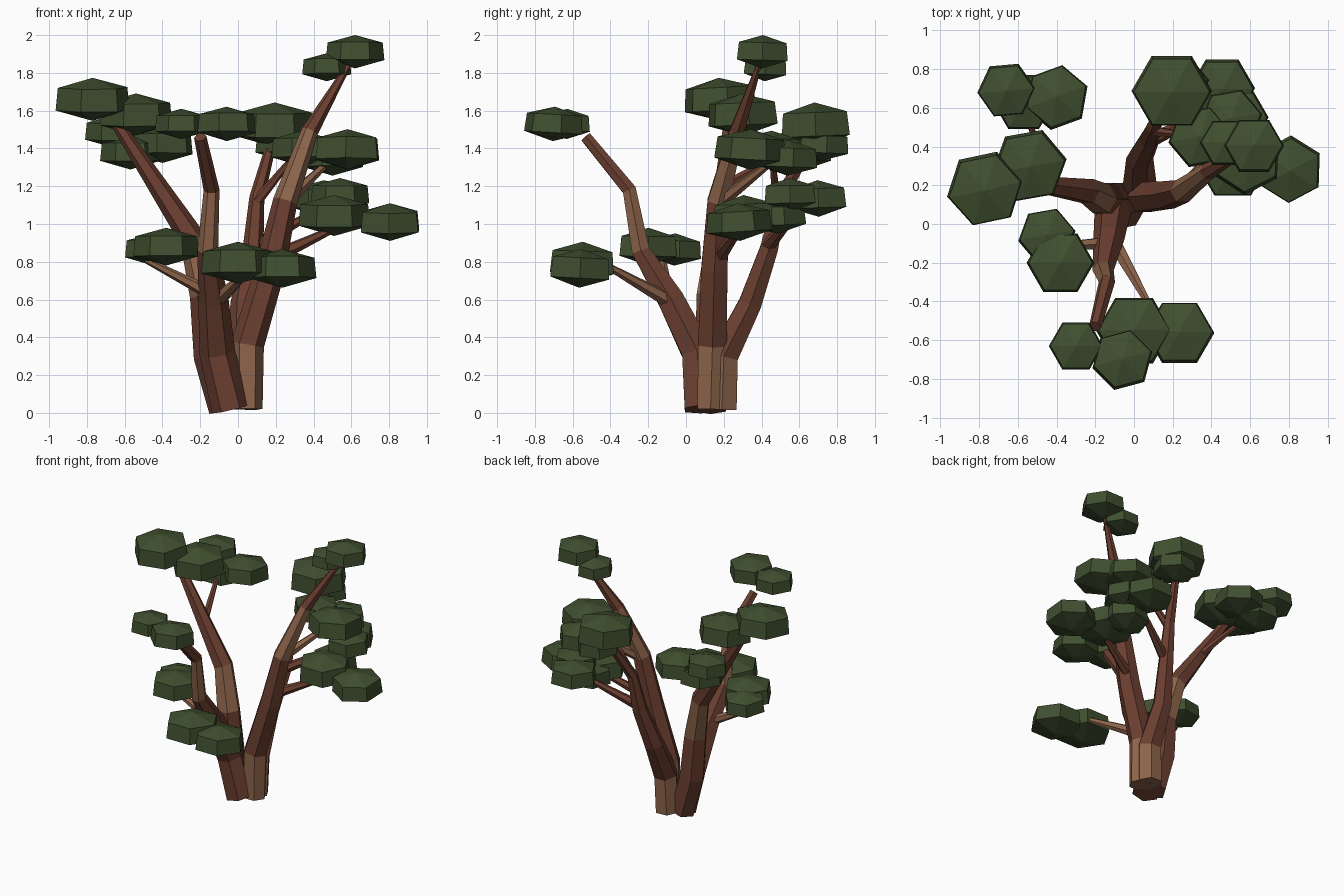
import bpy
import bmesh
import math
import random
from mathutils import Vector, Matrix

cube = bpy.data.objects.get("Cube")
if cube:
    bpy.data.objects.remove(cube, do_unlink=True)

random.seed(4)
UP = Vector((0, 0, 1))
SIDES = 6


def make_material(name, colour):
    mat = bpy.data.materials.new(name)
    mat.use_nodes = True
    mat.diffuse_color = (*colour, 1)
    shader = next(n for n in mat.node_tree.nodes if n.type == "BSDF_PRINCIPLED")
    shader.inputs["Base Color"].default_value = (*colour, 1)
    shader.inputs["Roughness"].default_value = 0.9
    return mat


bark = make_material("dark_bark", (0.15, 0.05, 0.03))
pale_bark = make_material("pale_bark", (0.27, 0.13, 0.07))
leaf = make_material("leaf_green", (0.05, 0.078, 0.029))


def finish(bm, name, materials):
    bmesh.ops.recalc_face_normals(bm, faces=bm.faces)
    mesh = bpy.data.meshes.new(name)
    bm.to_mesh(mesh)
    bm.free()
    for mat in materials:
        mesh.materials.append(mat)
    obj = bpy.data.objects.new(name, mesh)
    bpy.context.collection.objects.link(obj)


def add_ring(bm, matrix, radius, height=0.0):
    """Add one hexagonal ring of vertices."""
    ring = []
    for i in range(SIDES):
        angle = math.tau * i / SIDES
        local = Vector((radius * math.cos(angle), radius * math.sin(angle), height))
        ring.append(bm.verts.new(matrix @ local))
    return ring


def bridge(bm, lower, upper, material_index=0):
    """Join two rings with a band of flat quads."""
    for i in range(SIDES):
        j = (i + 1) % SIDES
        face = bm.faces.new((lower[i], lower[j], upper[j], upper[i]))
        face.material_index = material_index


def limb(name, path, pale_segments=()):
    """Tapered hexagonal limb through points of (x, y, z, radius)."""
    bm = bmesh.new()
    points = [Vector(p[:3]) for p in path]
    rings = []
    for i, point in enumerate(points):
        before = points[max(i - 1, 0)]
        after = points[min(i + 1, len(points) - 1)]
        direction = (after - before).normalized()
        turn = UP.rotation_difference(direction).to_matrix().to_4x4()
        rings.append(add_ring(bm, Matrix.Translation(point) @ turn, path[i][3]))
    for i in range(len(rings) - 1):
        bridge(bm, rings[i], rings[i + 1], int(i in pale_segments))
    bm.faces.new(rings[0]).material_index = int(0 in pale_segments)
    bm.faces.new(rings[-1])
    finish(bm, name, (bark, pale_bark))


def twig(name, start, end, radius, pale=False):
    """Straight side branch that narrows to its tip."""
    path = [(*start, radius), (*end, radius * 0.45)]
    limb(name, path, (0,) if pale else ())


def leaf_clump(name, x, y, z, radius, degrees):
    """Flattened hexagonal clump with a shallow point above and below."""
    bm = bmesh.new()
    half = radius * 0.57
    tilt = Matrix.Rotation(random.uniform(-0.07, 0.07), 4, "X")
    spin = Matrix.Rotation(math.radians(degrees), 4, "Z")
    matrix = Matrix.Translation((x, y, z)) @ tilt @ spin
    lower = add_ring(bm, matrix, radius, -half * 0.5)
    upper = add_ring(bm, matrix, radius * 0.94, half * 0.55)
    bridge(bm, lower, upper)
    for ring, height in ((lower, -half), (upper, half)):
        tip = bm.verts.new(matrix @ Vector((0, 0, height)))
        for i in range(SIDES):
            bm.faces.new((ring[i], ring[(i + 1) % SIDES], tip))
    finish(bm, name, (leaf,))


def leaf_group(name, clumps):
    for number, clump in enumerate(clumps, start=1):
        leaf_clump(f"{name}_{number}", *clump)


# Four main stems sharing one root
limb("front_stem", [
    (-.04, .08, .02, .1), (-.11, .06, .32, .095), (-.13, -.08, .6, .08),
    (-.16, -.24, .86, .055), (-.14, -.3, 1.18, .042), (-.2, -.53, 1.46, .033),
], pale_segments=(3,))
limb("right_stem", [
    (-.06, .13, .02, .095), (-.14, .13, .3, .095), (-.17, .13, .62, .085),
    (-.24, .17, .92, .07), (-.66, .23, 1.56, .03),
], pale_segments=(2,))
limb("left_stem", [
    (.05, .13, .02, .08), (.05, .14, .36, .088), (.17, .15, .76, .08),
    (.25, .17, 1.12, .065), (.38, .27, 1.49, .045), (.59, .39, 1.85, .015),
], pale_segments=(0, 3))
limb("back_stem", [
    (.02, .19, .02, .09), (.03, .2, .3, .088), (.03, .34, .58, .07),
    (.08, .44, .87, .055), (.1, .5, 1.14, .04), (.17, .65, 1.4, .028),
], pale_segments=(0,))

# Side branches reaching the lower foliage
twig("front_twig", (-.1, -.1, .6), (.08, -.42, .78), .04, pale=True)
twig("front_right_twig", (-.14, -.1, .63), (-.49, -.12, .81), .036, pale=True)
twig("right_back_twig", (-.42, .2, 1.2), (-.57, .6, 1.42), .028)
twig("left_low_twig", (.18, .17, .82), (.52, .29, .98), .04)
twig("left_high_twig", (.27, .2, 1.13), (.49, .47, 1.34), .036, pale=True)
twig("back_left_twig", (.08, .43, .88), (.44, .6, 1.08), .038)
twig("back_high_twig", (.1, .48, 1.12), (.33, .45, 1.4), .028)

# Foliage, grouped by the stem that carries it: x, y, z, radius, turn
leaf_group("front_low_leaves", [
    (0, -.55, .795, .195, 0), (.235, -.56, .765, .18, 0),
    (-.38, -.2, .88, .175, 0), (-.45, -.06, .865, .15, 10),
])
leaf_group("front_high_leaves", [
    (-.06, -.7, 1.53, .16, 15), (-.3, -.63, 1.53, .14, 0),
])
leaf_group("right_leaves", [
    (-.77, .18, 1.66, .2, 12), (-.54, .3, 1.58, .195, 10),
    (-.66, .69, 1.49, .15, 5), (-.4, .655, 1.42, .17, 20),
    (-.57, .63, 1.38, .16, 0),
])
leaf_group("left_top_leaves", [
    (.62, .405, 1.912, .155, 0), (.47, .42, 1.83, .13, 0),
])
leaf_group("left_leaves", [
    (.58, .34, 1.395, .188, 27), (.5, .54, 1.35, .165, 10),
    (.805, .28, 1.01, .175, 28), (.51, .31, 1.045, .19, 0),
    (.48, .48, 1.04, .16, 15),
])
leaf_group("back_leaves", [
    (.195, .685, 1.525, .208, 0), (.24, .72, 1.42, .15, 10),
    (.34, .45, 1.4, .165, 10), (.54, .55, 1.155, .155, 0),
    (.455, .7, 1.135, .17, 0),
])
